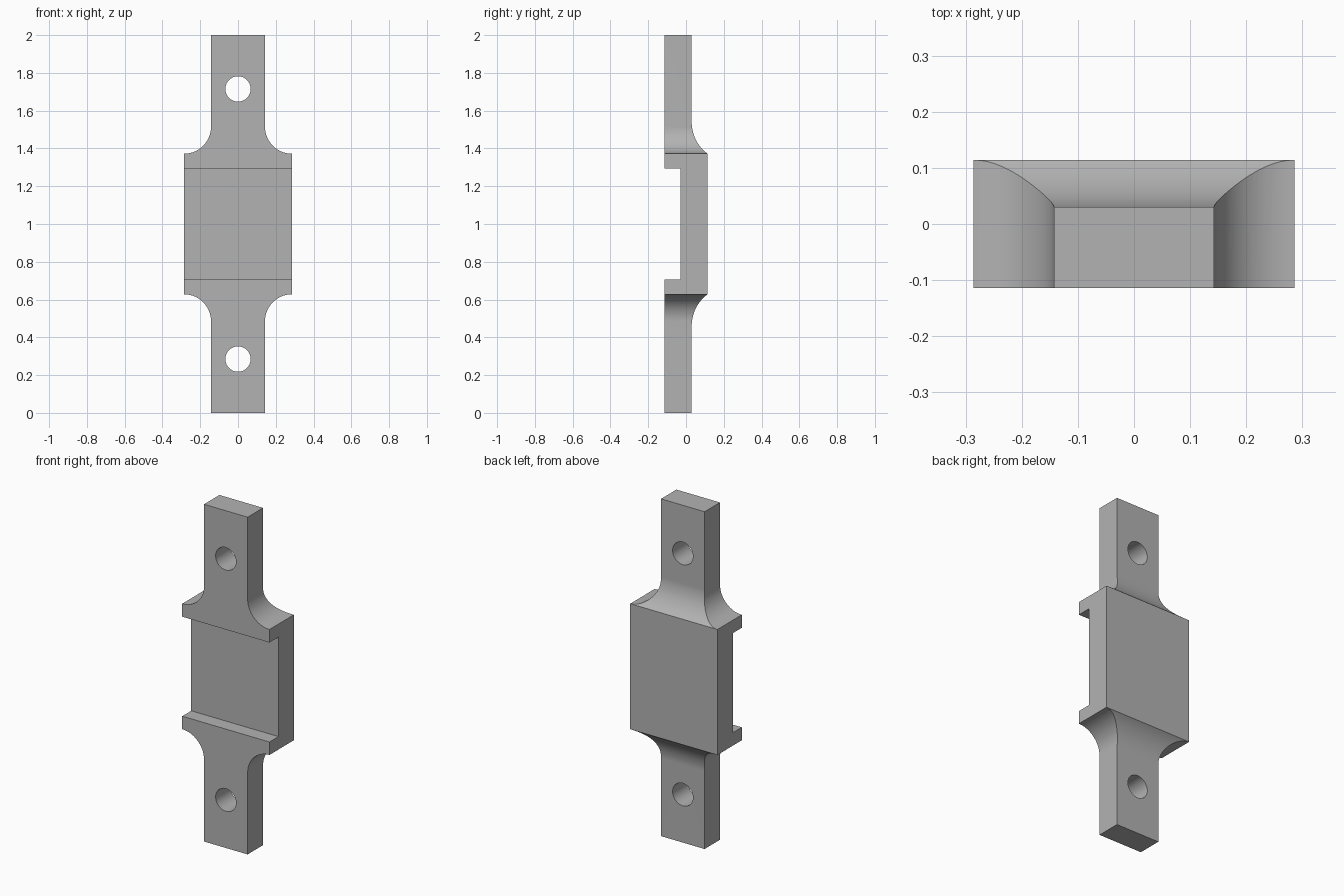
import bpy
import bmesh
import math
from mathutils import Vector

cube = bpy.data.objects.get("Cube")
if cube:
    bpy.data.objects.remove(cube, do_unlink=True)

HALF_W = 0.286       # wide middle block
NECK = 0.143         # half width of the tabs
FRONT, BACK = -0.114, 0.114
TAB_BACK = 0.03
SHOULDER = 0.372     # shoulder distance from the middle height

grey = bpy.data.materials.new("plain grey")
grey.use_nodes = True
colour = (0.45, 0.45, 0.45, 1)
grey.diffuse_color = colour
grey.node_tree.nodes["Principled BSDF"].inputs["Base Color"].default_value = colour


def arc(cx, cy, r, a0, a1, n=24):
    return [(cx + r * math.cos(a0 + (a1 - a0) * i / n),
             cy + r * math.sin(a0 + (a1 - a0) * i / n)) for i in range(n + 1)]


def prism(name, points, to_3d, direction):
    """Extrude a closed 2D outline along a direction."""
    bm = bmesh.new()
    face = bm.faces.new([bm.verts.new(to_3d(u, v)) for u, v in points])
    grown = bmesh.ops.extrude_face_region(bm, geom=[face])
    verts = [g for g in grown["geom"] if isinstance(g, bmesh.types.BMVert)]
    bmesh.ops.translate(bm, verts=verts, vec=Vector(direction))
    bmesh.ops.recalc_face_normals(bm, faces=bm.faces)
    mesh = bpy.data.meshes.new(name)
    bm.to_mesh(mesh)
    bm.free()
    mesh.materials.append(grey)
    obj = bpy.data.objects.new(name, mesh)
    bpy.context.collection.objects.link(obj)
    return obj


def boolean(target, cutter, operation):
    mod = target.modifiers.new(cutter.name, "BOOLEAN")
    mod.operation, mod.solver, mod.object = operation, "EXACT", cutter
    bpy.context.view_layer.objects.active = target
    bpy.ops.object.modifier_apply(modifier=mod.name)
    bpy.data.objects.remove(cutter, do_unlink=True)


# Side profile: thin tabs, curved back shoulders, recessed front
rise = BACK - TAB_BACK
drop = 0.168
r = (rise ** 2 + drop ** 2) / (2 * rise)
end = math.pi + math.asin(drop / r)
upper = [(FRONT, 0.295), (FRONT, 1), (TAB_BACK, 1)]
upper += arc(TAB_BACK + r, SHOULDER + drop, r, math.pi, end)
upper = [(-0.03, 0.295)] + upper
side = [(y, 1 + z) for y, z in upper] + [(y, 1 - z) for y, z in reversed(upper)]
bracket = prism("bracket_body", side, lambda y, z: (-0.4, y, z), (0.8, 0, 0))

# Front outline: wide block narrowing to tabs through round fillets
fillet = HALF_W - NECK
quarter = arc(HALF_W, SHOULDER + fillet, fillet, 1.5 * math.pi, math.pi)
right = quarter + [(NECK, 1.1)]
loop = ([(x, 1 + z) for x, z in right]
        + [(-x, 1 + z) for x, z in reversed(right)]
        + [(-x, 1 - z) for x, z in right]
        + [(x, 1 - z) for x, z in reversed(right)])
outline = prism("outline", loop, lambda x, z: (x, -0.3, z), (0, 0.6, 0))
boolean(bracket, outline, "INTERSECT")

# Mounting holes through both tabs
for z in (0.285, 1.715):
    circle = arc(0, z, 0.067, 0, 2 * math.pi, 48)[:-1]
    hole = prism("hole", circle, lambda x, h: (x, -0.3, h), (0, 0.6, 0))
    boolean(bracket, hole, "DIFFERENCE")

bpy.ops.object.select_all(action="DESELECT")
bracket.select_set(True)
bpy.context.view_layer.objects.active = bracket
bpy.ops.object.shade_smooth_by_angle(angle=math.radians(25))
